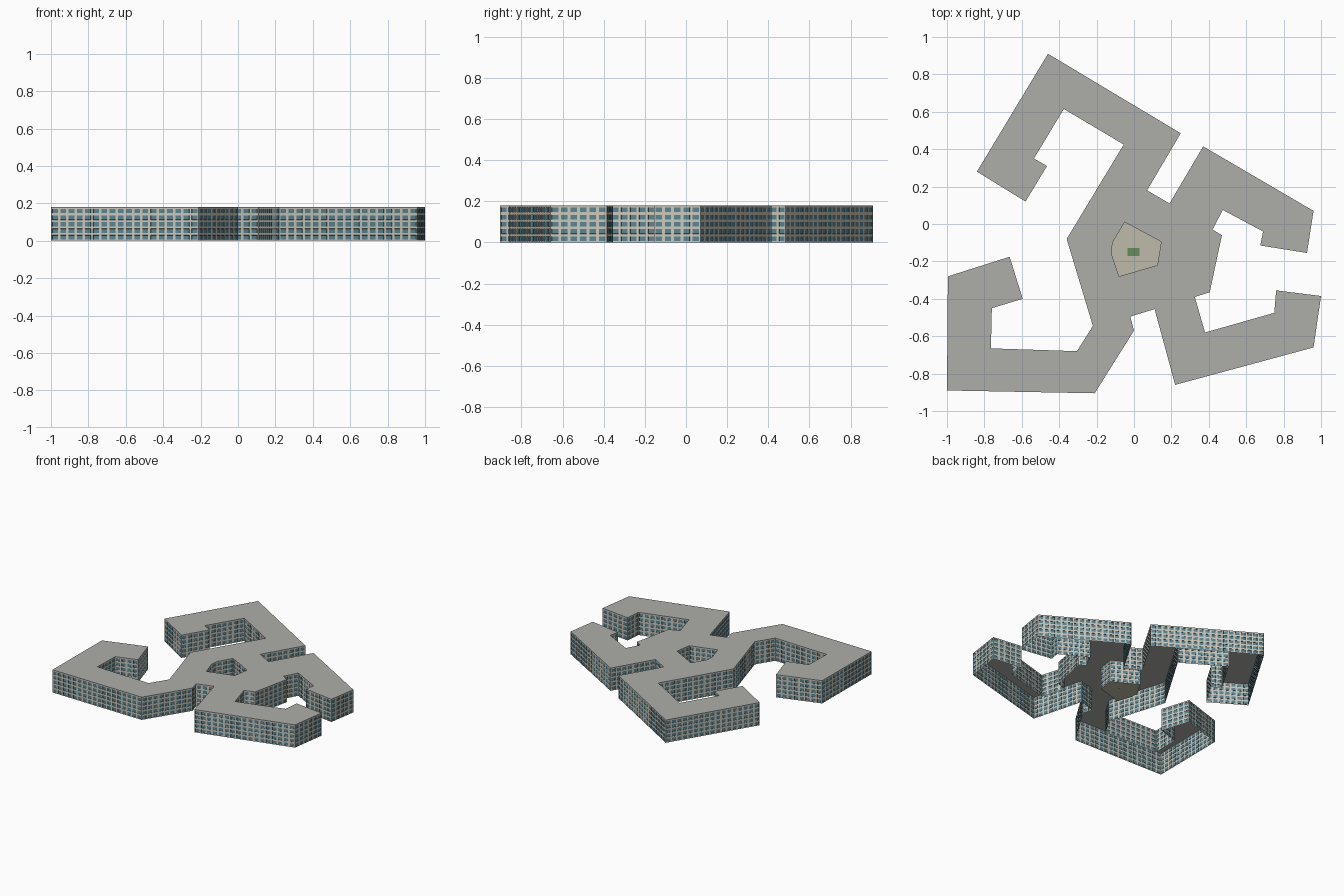
import bpy, bmesh
from mathutils import Vector

if "Cube" in bpy.data.objects:
    bpy.data.objects.remove(bpy.data.objects["Cube"])

HEIGHT, FLOORS, BAY = 0.18, 5, 0.044
SLAB = 0.005

# Plan outline, clockwise seen from above
OUTLINE = [
    (-.46, .91), (.25, .485), (.07, .18), (.19, .11), (.37, .415), (.96, .07),
    (.925, -.155), (.675, -.115), (.69, -.04), (.475, .075), (.42, -.03),
    (.47, -.06), (.405, -.365), (.325, -.39), (.38, -.58), (.75, -.475),
    (.76, -.355), (1, -.385), (.96, -.66), (.22, -.86), (.11, -.455),
    (-.02, -.495), (0, -.57), (-.21, -.905), (-1, -.89), (-.995, -.28),
    (-.665, -.175), (-.595, -.40), (-.76, -.45), (-.765, -.665),
    (-.305, -.68), (-.22, -.545), (-.36, -.08), (-.055, .425),
    (-.375, .615), (-.535, .35), (-.465, .31), (-.58, .12), (-.84, .28)]
# Courtyard, counter-clockwise so its walls face inward
COURT = [(-.05, .01), (-.115, -.10), (-.12, -.16), (-.08, -.28),
         (.125, -.22), (.145, -.095)]


def material(name, rgb):
    m = bpy.data.materials.new(name)
    m.diffuse_color = (*rgb, 1)
    m.use_nodes = True
    m.node_tree.nodes["Principled BSDF"].inputs["Base Color"].default_value = m.diffuse_color
    return m


WALL = material("pale_wall", (.60, .57, .50))
GLASS = material("teal_glass", (.10, .23, .28))
ROOF = material("roof_grey", (.42, .43, .40))
PAVING = material("paving", (.52, .49, .40))
GRASS = material("grass", (.13, .27, .10))


def finish(name, bm, *mats):
    me = bpy.data.meshes.new(name)
    bm.to_mesh(me)
    bm.free()
    ob = bpy.data.objects.new(name, me)
    bpy.context.collection.objects.link(ob)
    for m in mats:
        me.materials.append(m)
    return ob


def facade(name, ring):
    """Wall sheets divided into bays and floors, with recessed windows."""
    bm = bmesh.new()
    top = HEIGHT - SLAB
    fh = top / FLOORS
    zs = [0] + [fh * (f + t) for f in range(FLOORS) for t in (.2, .84)] + [top]
    panes = []
    for a, b in zip(ring, ring[1:] + ring[:1]):
        a, b = Vector((*a, 0)), Vector((*b, 0))
        n = max(1, round((b - a).length / BAY))
        us = [0] + [(i + t) / n for i in range(n) for t in (.15, .85)] + [1]
        grid = [[bm.verts.new(a.lerp(b, u) + Vector((0, 0, z))) for z in zs]
                for u in us]
        for i in range(len(us) - 1):
            for j in range(len(zs) - 1):
                f = bm.faces.new((grid[i][j], grid[i][j + 1],
                                  grid[i + 1][j + 1], grid[i + 1][j]))
                if i % 2 and j % 2:
                    f.material_index = 1
                    panes.append(f)
    bm.normal_update()
    bmesh.ops.inset_individual(bm, faces=panes, thickness=.0005, depth=-.002)
    return finish(name, bm, WALL, GLASS)


def flat_fill(name, rings, z, mat):
    """Flat filled polygon; later rings become holes."""
    bm = bmesh.new()
    for ring in rings:
        vs = [bm.verts.new((x, y, z)) for x, y in ring]
        for p, q in zip(vs, vs[1:] + vs[:1]):
            bm.edges.new((p, q))
    bmesh.ops.triangle_fill(bm, edges=bm.edges[:], use_beauty=True,
                            use_dissolve=False)
    bm.normal_update()
    for f in bm.faces:
        if f.normal.z < 0:
            f.normal_flip()
    return finish(name, bm, mat)


facade("outer_walls", OUTLINE)
facade("courtyard_walls", COURT[:])

# Roof slab pierced by the courtyard
roof = flat_fill("roof", [OUTLINE, COURT], HEIGHT, ROOF)
slab = roof.modifiers.new("slab", 'SOLIDIFY')
slab.thickness = SLAB
slab.offset = -1

# Courtyard ground and its planted bed
flat_fill("courtyard_floor", [COURT], .001, PAVING)
bm = bmesh.new()
bmesh.ops.create_cube(bm, size=1)
bmesh.ops.scale(bm, vec=(.065, .042, .004), verts=bm.verts)
bmesh.ops.translate(bm, vec=(-.003, -.15, .003), verts=bm.verts)
finish("planted_bed", bm, GRASS)
